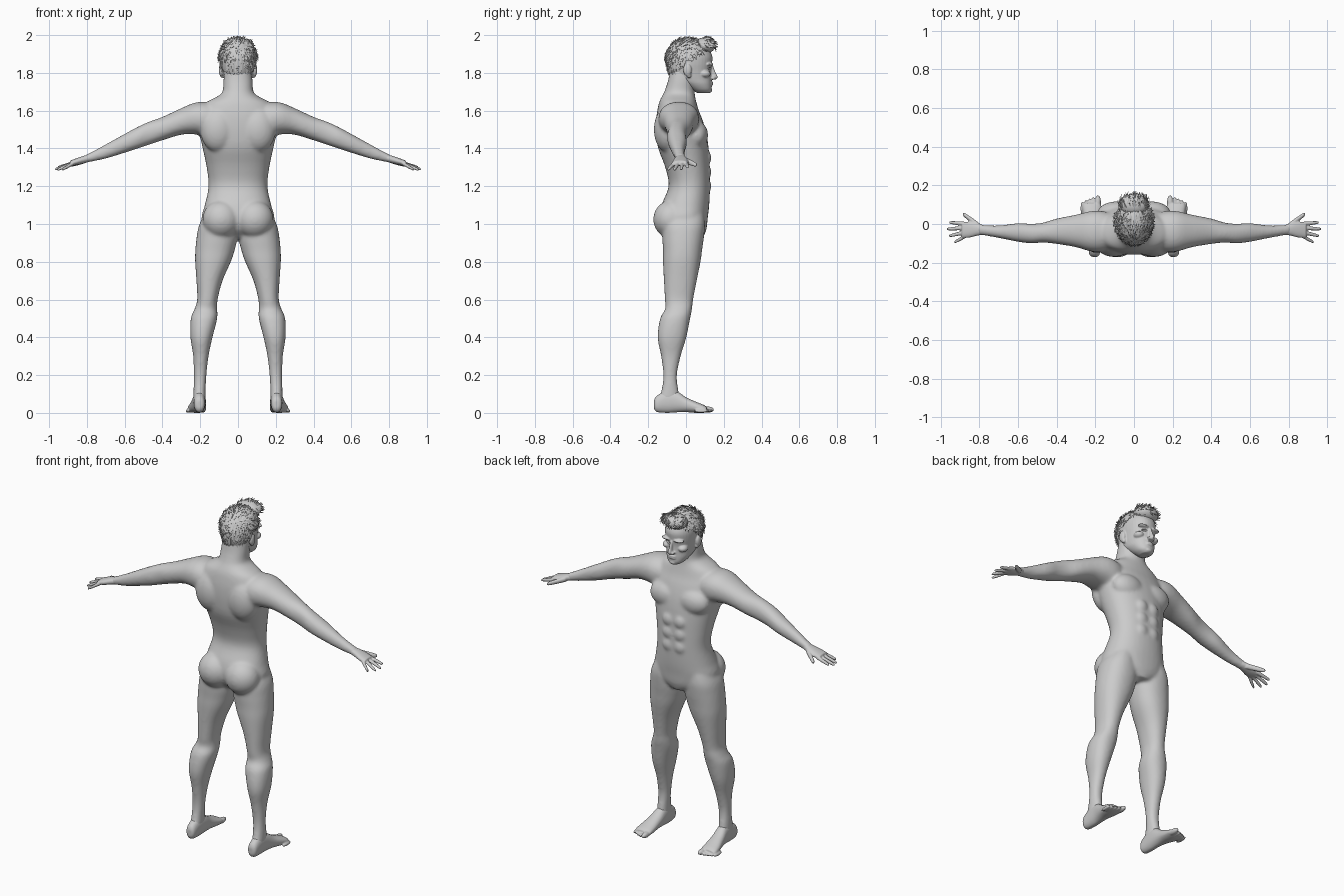
import bpy
import bmesh
import math
import random
from mathutils import Matrix, Vector

default_cube = bpy.data.objects.get("Cube")
if default_cube:
    bpy.data.objects.remove(default_cube, do_unlink=True)

random.seed(4)

grey = bpy.data.materials.new("matte_grey")
grey.use_nodes = True
grey.diffuse_color = (.6, .6, .6, 1)
shader = next(n for n in grey.node_tree.nodes if n.type == "BSDF_PRINCIPLED")
shader.inputs["Base Color"].default_value = grey.diffuse_color


def catmull(p, q, r, s, t):
    """Blend smoothly from q to r, with p and s as outer neighbours."""
    return [b + t / 2 * (c - a + t * (2 * a - 5 * b + 4 * c - d + t * (3 * (b - c) + d - a)))
            for a, b, c, d in zip(p, q, r, s)]


def loft(bm, axis, rings, power=2.2, sides=36, steps=4):
    """Closed skin through rings: place on axis, then low and high bounds on the other two."""
    last = len(rings) - 1
    dense = [catmull(rings[max(i - 1, 0)], rings[i], rings[i + 1], rings[min(i + 2, last)], k / steps)
             for i in range(last) for k in range(steps)]
    dense.append(rings[last])
    loops = []
    for place, a_low, a_high, b_low, b_high in dense:
        loop = []
        for k in range(sides):
            angle = math.tau * k / sides
            c, s = math.cos(angle), math.sin(angle)
            c = math.copysign(abs(c) ** (2 / power), c)
            s = math.copysign(abs(s) ** (2 / power), s)
            point = [(a_low + a_high + c * (a_high - a_low)) / 2,
                     (b_low + b_high + s * (b_high - b_low)) / 2]
            point.insert("xyz".index(axis), place)
            loop.append(bm.verts.new(point))
        loops.append(loop)
    for low, high in zip(loops, loops[1:]):
        for k in range(sides):
            n = (k + 1) % sides
            bm.faces.new((low[k], low[n], high[n], high[k]))
    bm.faces.new(loops[0])
    bm.faces.new(loops[-1])


def ball(bm, centre, radii):
    matrix = Matrix.Translation(centre) @ Matrix.Diagonal((*radii, 1))
    bmesh.ops.create_uvsphere(bm, u_segments=32, v_segments=20, radius=1, matrix=matrix)


def finger(bm, base, tip, thick):
    """Tapering digit that runs outward along x."""
    rings = []
    for t, size in ((0, 1), (.5, .95), (.9, .75), (1, .4)):
        x, y, z = Vector(base).lerp(Vector(tip), t)
        r = thick * size
        rings.append((x, y - r, y + r, z - r, z + r))
    loft(bm, "x", rings, 2, 16)


def mirror(bm):
    """Copy everything built so far to the other side."""
    copy = bmesh.ops.duplicate(bm, geom=bm.verts[:] + bm.edges[:] + bm.faces[:])["geom"]
    for v in copy:
        if isinstance(v, bmesh.types.BMVert):
            v.co.x = -v.co.x


def finish(bm, name, voxel=0, rounds=0):
    """Make the object; a voxel size fuses its overlapping pieces into one smooth skin."""
    bmesh.ops.recalc_face_normals(bm, faces=bm.faces[:])
    mesh = bpy.data.meshes.new(name)
    bm.to_mesh(mesh)
    bm.free()
    mesh.materials.append(grey)
    obj = bpy.data.objects.new(name, mesh)
    bpy.context.scene.collection.objects.link(obj)
    if voxel:
        fuse = obj.modifiers.new("fuse", "REMESH")
        fuse.mode = "VOXEL"
        fuse.voxel_size = voxel
        fuse.use_smooth_shade = True
        soften = obj.modifiers.new("soften", "SMOOTH")
        soften.factor = .5
        soften.iterations = rounds
    return obj


# Body: leg, arm and muscle masses on one side, mirrored, then trunk and neck
body = bmesh.new()
loft(body, "z", [
    (.07, .172, .235, -.15, -.03), (.12, .172, .235, -.13, -.04),
    (.2, .167, .234, -.12, -.048), (.3, .156, .237, -.132, -.028),
    (.4, .135, .252, -.15, .002), (.5, .11, .25, -.137, .022),
    (.55, .11, .23, -.11, .032), (.6, .108, .216, -.112, .038),
    (.7, .082, .22, -.117, .057), (.8, .038, .227, -.122, .077),
    (.86, .018, .226, -.122, .085), (.93, .004, .219, -.125, .095),
    (1, .02, .204, -.12, .1), (1.08, .04, .16, -.08, .09)])
loft(body, "x", [
    (.1, -.13, .05, 1.48, 1.63), (.17, -.145, .068, 1.465, 1.645),
    (.23, -.14, .065, 1.475, 1.642), (.3, -.12, .048, 1.473, 1.613),
    (.4, -.103, .028, 1.443, 1.567), (.47, -.096, .007, 1.42, 1.542),
    (.53, -.1, .001, 1.4, 1.515), (.6, -.092, .004, 1.377, 1.477),
    (.7, -.072, -.008, 1.346, 1.422), (.77, -.06, -.006, 1.331, 1.384),
    (.81, -.055, 0, 1.324, 1.364)])
ball(body, (.088, -.08, 1.025), (.1, .093, .1))       # buttock
ball(body, (.09, .055, 1.47), (.1, .062, .075))       # chest muscle
ball(body, (.105, -.1, 1.5), (.095, .07, .12))        # shoulder blade
for height in (1.2, 1.275, 1.35):                     # stomach muscles
    ball(body, (.037, .11, height), (.036, .025, .038))
mirror(body)
trunk = [
    (.925, .06, -.07, .09), (.97, .16, -.12, .108), (1.03, .193, -.14, .115),
    (1.1, .176, -.13, .123), (1.2, .156, -.092, .127), (1.3, .166, -.11, .125),
    (1.4, .187, -.147, .12), (1.48, .205, -.158, .108), (1.55, .215, -.158, .088),
    (1.6, .2, -.152, .068), (1.645, .165, -.142, .055), (1.675, .11, -.128, .048),
    (1.7, .082, -.115, .046), (1.76, .077, -.095, .045), (1.82, .07, -.085, .05)]
loft(body, "z", [(z, -w, w, back, front) for z, w, back, front in trunk])
finish(body, "body", .009, 8)

# Hands: palm, four fingers and thumb
hands = bmesh.new()
loft(hands, "x", [
    (.76, -.052, -.012, 1.337, 1.375), (.81, -.06, .004, 1.323, 1.363),
    (.85, -.07, .012, 1.313, 1.35), (.89, -.072, .01, 1.307, 1.335)])
for base_y, tip in ((.001, (.955, .008, 1.3)), (-.02, (.968, -.026, 1.29)),
                    (-.042, (.957, -.062, 1.287)), (-.062, (.93, -.095, 1.288))):
    finger(hands, (.87, base_y, 1.322), tip, .0105)
finger(hands, (.8, -.01, 1.34), (.885, .053, 1.312), .015)
mirror(hands)
finish(hands, "hands", .004, 3)

# Feet: heel to ball, then five toes
feet = bmesh.new()
loft(feet, "y", [
    (-.17, .19, .217, .025, .065), (-.155, .177, .232, .005, .09),
    (-.1, .172, .236, 0, .12), (-.05, .17, .24, .003, .115),
    (0, .17, .25, .004, .083), (.05, .168, .262, 0, .06),
    (.09, .168, .267, 0, .044), (.108, .173, .262, .004, .034)])
for k in range(5):
    wide = .0165 if k == 0 else .011 - k * .0004
    x = .187 if k == 0 else .193 + k * .0185
    ball(feet, (x, .112 - .008 * k, wide + .001), (wide, .037, wide))
mirror(feet)
finish(feet, "feet", .0045, 3)

# Head: skull and jaw, with paired features mirrored first
head = bmesh.new()
ball(head, (.036, .124, 1.845), (.034, .021, .01))    # brow
ball(head, (.05, .1, 1.795), (.027, .03, .02))        # cheekbone
ball(head, (.013, .143, 1.772), (.011, .013, .008))   # nostril
ball(head, (.089, .008, 1.815), (.013, .022, .034))   # ear
ball(head, (.085, .015, 1.787), (.009, .013, .014))   # ear lobe
mirror(head)
skull = [
    (1.693, .025, .06, .123), (1.71, .048, .03, .135), (1.74, .066, -.02, .136),
    (1.77, .074, -.075, .135), (1.81, .08, -.09, .133), (1.85, .086, -.098, .138),
    (1.89, .087, -.1, .139), (1.93, .078, -.085, .118), (1.965, .05, -.045, .08)]
loft(head, "z", [(z, -w, w, back, front) for z, w, back, front in skull])
nose = [(1.764, .009, .12, .156), (1.776, .012, .12, .168),
        (1.8, .009, .12, .158), (1.84, .009, .12, .142)]
loft(head, "z", [(z, -w, w, back, front) for z, w, back, front in nose])
for height in (1.738, 1.749):                         # lips
    ball(head, (0, .131, height), (.026, .013, .006))
ball(head, (0, .12, 1.708), (.024, .019, .014))       # chin
head_object = finish(head, "head", .004, 3)

# Open eye sockets
cutter = bmesh.new()
ball(cutter, (.035, .135, 1.823), (.017, .024, .0075))
mirror(cutter)
cutter_object = finish(cutter, "eye_socket_cutter")
cutter_object.hide_render = True
cutter_object.hide_viewport = True
cut = head_object.modifiers.new("eye_sockets", "BOOLEAN")
cut.operation = "DIFFERENCE"
cut.object = cutter_object


def hairline(y):
    return 1.77 + .15 * min(max((y + .08) / .18, 0), 1)


def scalp(direction):
    """Point of the scalp surface in a direction; it reaches lower than it rises."""
    x, y, z = direction
    return Vector((x * .099, .015 + y * .122, 1.88 + z * (.105 if z > 0 else .16)))


# Hair cap: scalp trimmed along the hairline, with a swept-up front
cap = bmesh.new()
bmesh.ops.create_uvsphere(cap, u_segments=48, v_segments=32, radius=1)
for v in cap.verts:
    v.co = scalp(v.co)
low = [v for v in cap.verts if v.co.z < hairline(v.co.y)]
bmesh.ops.delete(cap, geom=low, context="VERTS")
ball(cap, (0, .1, 1.945), (.074, .055, .043))
for f in cap.faces:
    f.smooth = True
finish(cap, "hair_cap")

# Hair locks: flat tapering strands, forward on top and downward on back and sides
locks = bmesh.new()


def lock(root, normal, length, width):
    top = min(max((root.z - 1.89) / .07, 0), 1)
    flow = Vector((random.uniform(-.3, .3), top - .3 * (1 - top), top - 1))
    flow -= normal * flow.dot(normal)
    way = (flow.normalized() + normal * .22).normalized()
    side = way.cross(normal).normalized()
    turn = Matrix((side, way.cross(side), way)).transposed().to_4x4()
    middle = root + way * length * .4
    middle.z = min(middle.z, 1.999 - abs(way.z) * length / 2 - width * .4)
    bmesh.ops.create_cone(
        locks, cap_ends=True, segments=6, radius1=width, radius2=width * .15, depth=length,
        matrix=Matrix.Translation(middle) @ turn @ Matrix.Diagonal((1, .4, 1, 1)))


for k in range(900):
    way = Vector([random.gauss(0, 1) for axis in "xyz"]).normalized()
    root = scalp(way)
    if root.z > hairline(root.y) + .012:
        lock(root, way, random.uniform(.025, .042), random.uniform(.004, .007))
for k in range(260):
    way = Vector([random.gauss(0, 1) for axis in "xyz"]).normalized()
    if way.z > -.1 and way.y > -.4:
        root = Vector((way.x * .072, .1 + way.y * .05, 1.945 + way.z * .043))
        lock(root, way, random.uniform(.03, .045), random.uniform(.005, .008))
finish(locks, "hair_locks")
